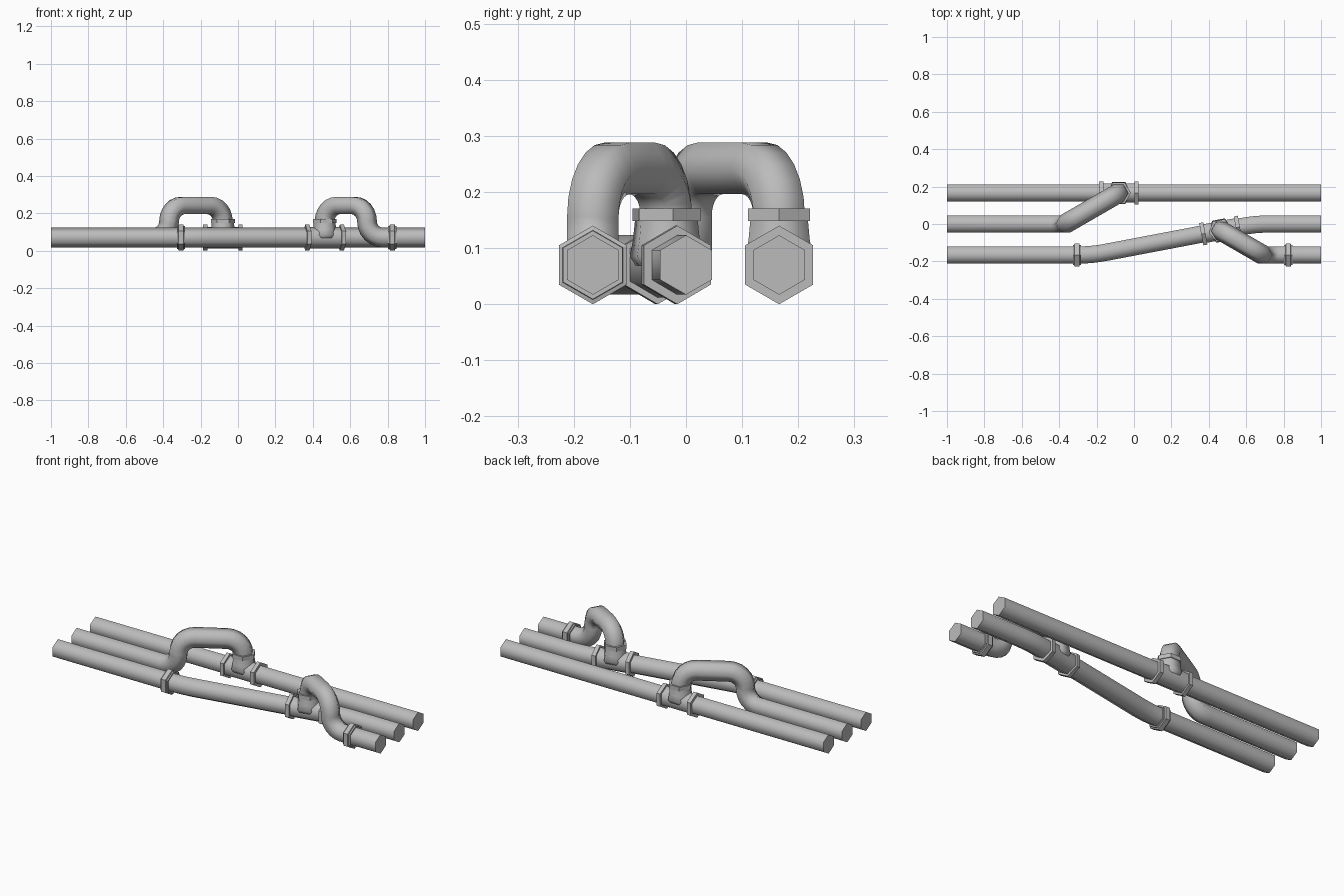
import bpy
import math
from mathutils import Vector

old = bpy.data.objects.get("Cube")
if old:
    bpy.data.objects.remove(old)

GREY = (0.5, 0.5, 0.5, 1)
metal = bpy.data.materials.new("pipe grey")
metal.use_nodes = True
metal.diffuse_color = GREY
metal.node_tree.nodes["Principled BSDF"].inputs["Base Color"].default_value = GREY

SIDES = 6
AXIS_Z = 0.07      # height of the lower pipes
TOP_Z = 0.242      # height of the raised bridges
ROW = 0.166        # spacing of the pipe rows
PIPE_R = 0.053
UP = Vector((0, 0, 1))
EAST = Vector((1, 0, 0))


def loft(name, stations, up, smooth=True):
    """Skin hexagons along (position, tangent, radius) stations."""
    verts, faces = [], []
    last = stations[0][1]
    up = up.copy()
    for pos, tan, radius in stations:
        up.rotate(last.rotation_difference(tan))
        last = tan
        side = tan.cross(up).normalized()
        for i in range(SIDES):
            a = math.tau * i / SIDES
            verts.append(pos + (up * math.cos(a) + side * math.sin(a)) * radius)
    for s in range(len(stations) - 1):
        for i in range(SIDES):
            a, b = s * SIDES + i, s * SIDES + (i + 1) % SIDES
            faces.append((b, a, a + SIDES, b + SIDES))
    faces.append(tuple(range(SIDES)))
    faces.append(tuple(reversed(range(len(verts) - SIDES, len(verts)))))
    mesh = bpy.data.meshes.new(name)
    mesh.from_pydata(verts, [], faces)
    mesh.materials.append(metal)
    obj = bpy.data.objects.new(name, mesh)
    bpy.context.collection.objects.link(obj)
    bpy.ops.object.select_all(action='DESELECT')
    obj.select_set(True)
    bpy.context.view_layer.objects.active = obj
    # Normals outward, rounded pipes or faceted fittings
    bpy.ops.object.mode_set(mode='EDIT')
    bpy.ops.mesh.select_all(action='SELECT')
    bpy.ops.mesh.normals_make_consistent(inside=False)
    bpy.ops.object.mode_set(mode='OBJECT')
    if smooth:
        bpy.ops.object.shade_smooth_by_angle(angle=math.radians(66))
    return obj


def pipe(name, corners, bend, steps):
    """Sweep a pipe through corners rounded to the bend radius."""
    pts = [Vector(c) for c in corners]
    dirs = [(b - a).normalized() for a, b in zip(pts, pts[1:])]
    stations = [(pts[0], dirs[0], PIPE_R)]
    for p, d0, d1 in zip(pts[1:], dirs, dirs[1:]):
        turn = d0.angle(d1)
        start = p - d0 * bend * math.tan(turn / 2)
        n = (d1 - d0 * math.cos(turn)).normalized()
        for k in range(steps + 1):
            f = turn * k / steps
            pos = start + (d0 * math.sin(f) + n * (1 - math.cos(f))) * bend
            stations.append((pos, d0 * math.cos(f) + n * math.sin(f), PIPE_R))
    stations.append((pts[-1], dirs[-1], PIPE_R))
    return loft(name, stations, UP)


def fitting(name, centre, axis, profile, up=UP, smooth=False):
    """Hexagonal fitting from (offset, radius) pairs along an axis."""
    return loft(name, [(centre + axis * t, axis, r) for t, r in profile], up, smooth)


def coupling(name, x, y):
    half = [(0.022, 0.061), (0.015, 0.062), (0.013, 0.07)]
    profile = [(-t, r) for t, r in half] + [(t, r) for t, r in reversed(half)]
    fitting(name, Vector((x, y, AXIS_Z)), EAST, profile)


def tee(name, centre, axis):
    fitting(name + "_sleeve", centre, axis, [(-0.1, 0.058), (0.1, 0.058)], smooth=True)
    for label, s in (("left", 1), ("right", -1)):
        fitting(f"{name}_{label}_ring", centre + axis * s * 0.094, axis,
                [(-0.011, 0.07), (0.011, 0.07)])
    base = Vector((centre.x, centre.y, 0))
    fitting(name + "_neck", base, UP,
            [(0.06, 0.052), (0.085, 0.069), (0.115, 0.063), (0.152, 0.059)], axis, True)
    fitting(name + "_collar", base, UP, [(0.148, 0.064), (0.171, 0.064)], axis)


# Key points: each bridge crosses to the next row at thirty degrees
slant = math.tan(math.radians(30))
tee_back = Vector((-0.081, ROW, AXIS_Z))
tee_mid = Vector((0.463, -0.035, AXIS_Z))
slope = 0.19
slope_axis = Vector((1, slope, 0)).normalized()
back_drop = tee_back.x - ROW / slant
front_drop = tee_mid.x + (tee_mid.y + ROW) / slant

# Straight back pipe
pipe("back_pipe", [(-1, ROW, AXIS_Z), (1, ROW, AXIS_Z)], 0, 1)

# Front pipe that shifts over to the middle row
pipe("shifting_pipe", [
    (-1, -ROW, AXIS_Z),
    (tee_mid.x - (tee_mid.y + ROW) / slope, -ROW, AXIS_Z),
    (tee_mid.x - tee_mid.y / slope, 0, AXIS_Z),
    (1, 0, AXIS_Z)], 0.8, 4)

# Middle pipe bridging up to the back pipe
pipe("back_bridge_pipe", [
    (-1, 0, AXIS_Z), (back_drop, 0, AXIS_Z), (back_drop, 0, TOP_Z),
    (tee_back.x, tee_back.y, TOP_Z), tee_back], 0.0855, 6)

# Front pipe bridging up to the shifted pipe
pipe("front_bridge_pipe", [
    (1, -ROW, AXIS_Z), (front_drop, -ROW, AXIS_Z), (front_drop, -ROW, TOP_Z),
    (tee_mid.x, tee_mid.y, TOP_Z), tee_mid], 0.0855, 6)

# Joints
tee("back_tee", tee_back, EAST)
tee("middle_tee", tee_mid, slope_axis)
coupling("front_right_coupling", -0.305, -ROW)
coupling("front_left_coupling", 0.825, -ROW)
